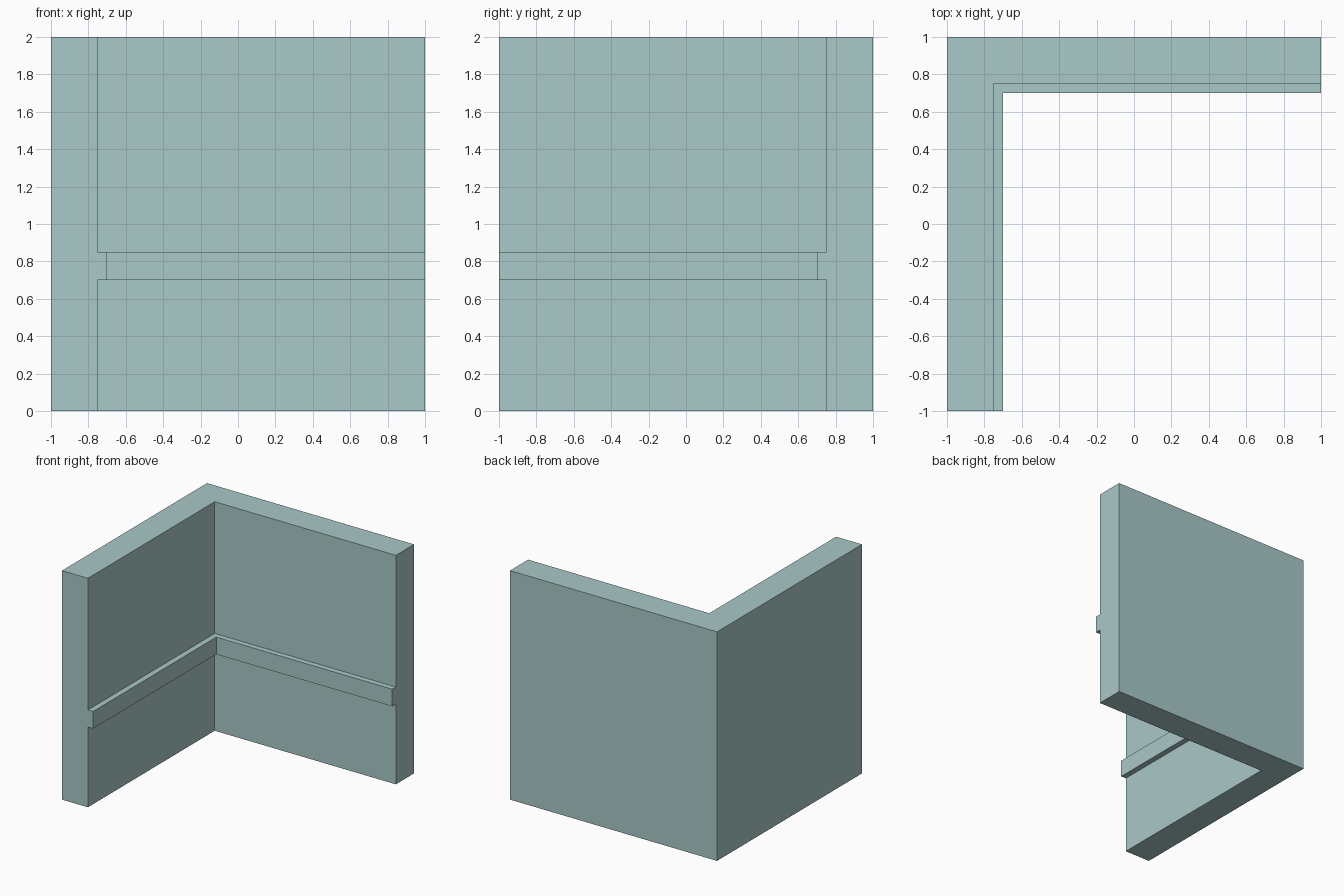
import bpy, bmesh

if "Cube" in bpy.data.objects:
    bpy.data.objects.remove(bpy.data.objects["Cube"])

# one flat colour
mat = bpy.data.materials.new("pale_teal")
mat.diffuse_color = (0.40, 0.58, 0.58, 1)
mat.use_nodes = True
mat.node_tree.nodes["Principled BSDF"].inputs["Base Color"].default_value = mat.diffuse_color

# wall cross-section: (depth from outer face, height), with the rail step
profile = [(0, 0), (0.25, 0), (0.25, 0.70), (0.30, 0.70),
           (0.30, 0.85), (0.25, 0.85), (0.25, 2), (0, 2)]

# sweep the section along the L: front end, mitred corner, right end
bm = bmesh.new()
stations = [lambda d: (d - 1, -1), lambda d: (d - 1, 1 - d), lambda d: (1, 1 - d)]
rings = [[bm.verts.new((*at(d), z)) for d, z in profile] for at in stations]
n = len(profile)
for a, b in zip(rings, rings[1:]):
    for i in range(n):
        j = (i + 1) % n
        bm.faces.new((a[i], a[j], b[j], b[i]))

# end caps
bm.faces.new(rings[0])
bm.faces.new(rings[-1])
bmesh.ops.recalc_face_normals(bm, faces=bm.faces[:])

mesh = bpy.data.meshes.new("corner_wall_with_rail")
bm.to_mesh(mesh)
bm.free()
mesh.materials.append(mat)
wall = bpy.data.objects.new("corner_wall_with_rail", mesh)
bpy.context.collection.objects.link(wall)
